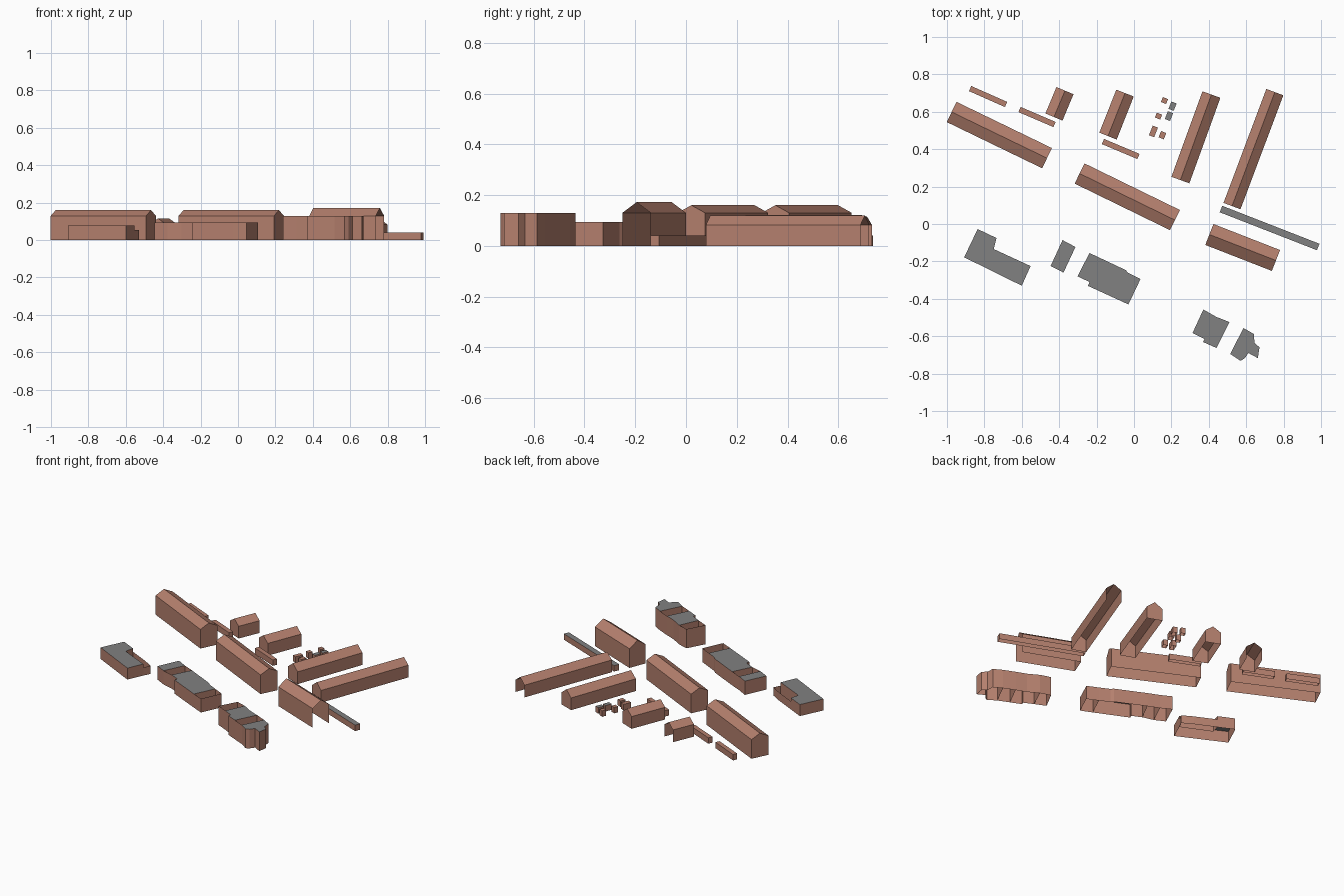
import bpy
import bmesh
from mathutils import Vector

if "Cube" in bpy.data.objects:
    bpy.data.objects.remove(bpy.data.objects["Cube"])


def make_material(name, color):
    mat = bpy.data.materials.new(name)
    mat.use_nodes = True
    mat.diffuse_color = color
    mat.node_tree.nodes["Principled BSDF"].inputs["Base Color"].default_value = color
    return mat


BRICK = make_material("terracotta", (0.46, 0.215, 0.155, 1))
GREY = make_material("grey_roof", (0.22, 0.22, 0.22, 1))


def finish(name, bm):
    bmesh.ops.recalc_face_normals(bm, faces=bm.faces)
    mesh = bpy.data.meshes.new(name)
    bm.to_mesh(mesh)
    bm.free()
    mesh.materials.append(BRICK)
    mesh.materials.append(GREY)
    obj = bpy.data.objects.new(name, mesh)
    bpy.context.collection.objects.link(obj)


def block(name, outline, height, roof="grey"):
    """Walls around an outline, with a flat roof or open to the sky."""
    bm = bmesh.new()
    low = [bm.verts.new((x, y, 0)) for x, y in outline]
    top = [bm.verts.new((x, y, height)) for x, y in outline]
    n = len(outline)
    for i in range(n):
        j = (i + 1) % n
        bm.faces.new((low[i], low[j], top[j], top[i]))
    if roof:
        cap = bm.faces.new(top)
        cap.material_index = 1 if roof == "grey" else 0
    finish(name, bm)


def strip(name, start, end, width, height, roof):
    """Flat-roofed box along a centre line."""
    a, b = Vector(start), Vector(end)
    d = (b - a).normalized()
    side = Vector((-d.y, d.x)) * width / 2
    block(name, [a - side, b - side, b + side, a + side], height, roof)


def house(name, start, end, width, eave, ridge, gables=(True, True)):
    """Gabled building along its ridge line; either gable may be open."""
    a, b = Vector(start), Vector(end)
    d = (b - a).normalized()
    side = Vector((-d.y, d.x)) * width / 2
    section = [(-1, 0), (-1, eave), (0, ridge), (1, eave), (1, 0)]
    bm = bmesh.new()
    rings = [[bm.verts.new((*(p + side * s), z)) for s, z in section] for p in (a, b)]
    for i in range(4):
        bm.faces.new((rings[0][i], rings[0][i + 1], rings[1][i + 1], rings[1][i]))
    for ring, closed in zip(rings, gables):
        if closed:
            bm.faces.new(ring)
    finish(name, bm)


# Large gabled halls
house("west_hall", (-0.975, 0.599), (-0.465, 0.352), 0.12, 0.13, 0.16)
house("middle_hall", (-0.291, 0.27), (0.219, 0.021), 0.12, 0.13, 0.16)
house("east_hall", (0.403, -0.056), (0.759, -0.195), 0.12, 0.13, 0.172, (True, False))

# Lower gabled wings at the back
house("long_wing", (0.753, 0.705), (0.524, 0.096), 0.097, 0.083, 0.12, (False, True))
house("second_wing", (0.414, 0.692), (0.248, 0.235), 0.102, 0.083, 0.122)
house("third_wing", (-0.048, 0.70), (-0.139, 0.47), 0.1, 0.083, 0.118)
house("short_wing", (-0.369, 0.713), (-0.428, 0.572), 0.099, 0.083, 0.116, (False, True))

# Low sheds and the covered walkway
strip("shed_west", (-0.876, 0.724), (-0.684, 0.639), 0.03, 0.04, "brick")
strip("shed_middle", (-0.612, 0.612), (-0.425, 0.532), 0.03, 0.04, "brick")
strip("shed_east", (-0.166, 0.441), (0.024, 0.361), 0.03, 0.04, "brick")
strip("walkway", (0.465, 0.08), (0.985, -0.123), 0.037, 0.04, "grey")

# Cluster of small huts
huts = [(0.163, 0.66, 0.028, "brick"), (0.131, 0.577, 0.028, "brick"),
        (0.104, 0.495, 0.055, "brick"), (0.152, 0.475, 0.036, "brick"),
        (0.206, 0.63, 0.042, "grey"), (0.187, 0.577, 0.045, "grey")]
for i, (x, y, length, roof) in enumerate(huts):
    c, d = Vector((x, y)), Vector((0.37, 0.93)) * length / 2
    strip(f"hut_{i + 1}", c - d, c + d, 0.03, 0.04, roof)

# Front west building with its unroofed yard
block("west_flat", [(-0.836, -0.027), (-0.735, -0.075), (-0.75, -0.134),
                    (-0.553, -0.225), (-0.6, -0.33), (-0.908, -0.178)], 0.078)
block("west_yard_walls", [(-0.735, -0.075), (-0.6, -0.14), (-0.53, -0.18),
                          (-0.553, -0.225), (-0.75, -0.134)], 0.055, None)

# Front middle row
block("small_flat", [(-0.382, -0.086), (-0.313, -0.123), (-0.377, -0.26),
                     (-0.446, -0.225)], 0.093)
block("link_walls", [(-0.313, -0.123), (-0.238, -0.155), (-0.302, -0.28),
                     (-0.377, -0.26)], 0.093, None)
block("middle_flat", [(-0.238, -0.155), (-0.045, -0.246), (-0.03, -0.262),
                      (0.035, -0.294), (-0.03, -0.43), (-0.246, -0.331),
                      (-0.238, -0.31), (-0.302, -0.28)], 0.093)
block("middle_end_walls", [(0.035, -0.294), (0.107, -0.328), (0.045, -0.463),
                           (-0.03, -0.43)], 0.093, None)

# Front east row
block("east_end_walls", [(0.371, -0.457), (0.302, -0.435), (0.24, -0.55),
                         (0.313, -0.583)], 0.13, None)
block("east_flat", [(0.371, -0.457), (0.441, -0.497), (0.51, -0.524),
                    (0.441, -0.663), (0.369, -0.631), (0.377, -0.615),
                    (0.313, -0.583)], 0.13)
block("east_link_walls", [(0.51, -0.524), (0.585, -0.556), (0.515, -0.695),
                          (0.441, -0.663)], 0.13, None)
block("corner_flat", [(0.585, -0.556), (0.641, -0.588), (0.644, -0.634),
                      (0.671, -0.66), (0.662, -0.717), (0.612, -0.69),
                      (0.59, -0.72), (0.569, -0.731), (0.515, -0.695)], 0.13)
